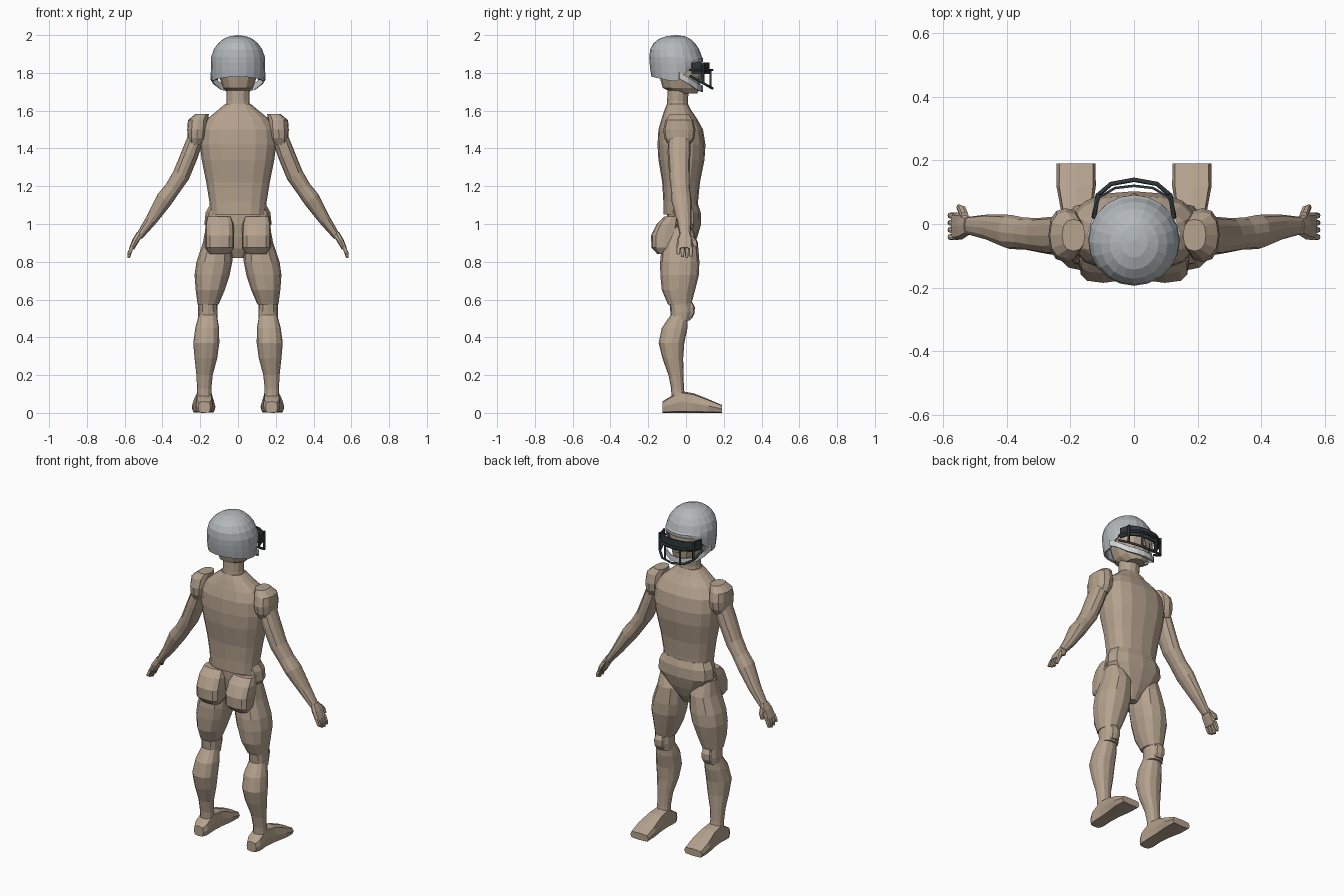
import bpy, bmesh, math
from math import sin, cos, pi


def material(name, rgb):
    m = bpy.data.materials.new(name)
    m.diffuse_color = (*rgb, 1)
    return m


SKIN = material("tan", (0.46, 0.36, 0.27))
SHELL = material("shell_grey", (0.45, 0.48, 0.50))
STRAP = material("light_grey", (0.65, 0.67, 0.68))
DARK = material("dark_bar", (0.03, 0.04, 0.045))


def finish(bm, name, mat, mirror=False):
    bmesh.ops.recalc_face_normals(bm, faces=bm.faces)
    me = bpy.data.meshes.new(name)
    bm.to_mesh(me)
    bm.free()
    me.materials.append(mat)
    ob = bpy.data.objects.new(name, me)
    bpy.context.collection.objects.link(ob)
    if mirror:
        mod = ob.modifiers.new("mirror", 'MIRROR')
        mod.use_mirror_merge = False
    return ob


def bridge(bm, rings, caps=True):
    n = len(rings[0])
    for a, b in zip(rings, rings[1:]):
        for i in range(n):
            j = (i + 1) % n
            bm.faces.new((a[i], a[j], b[j], b[i]))
    if caps:
        bm.faces.new(rings[0])
        bm.faces.new(rings[-1])


def loft(name, secs, n=12, e=2.0, mirror=False, along_y=False, mat=SKIN):
    """Sections are (x, y, z, rx, ry[, tilt]); e > 2 gives boxier rings."""
    bm = bmesh.new()
    rings = []
    for x, y, z, rx, ry, *t in secs:
        t = t[0] if t else 0
        ring = []
        for i in range(n):
            c, s = cos(2 * pi * i / n), sin(2 * pi * i / n)
            u = math.copysign(abs(c) ** (2 / e), c) * rx if abs(c) > 1e-6 else 0
            v = math.copysign(abs(s) ** (2 / e), s) * ry if abs(s) > 1e-6 else 0
            p = (x + u, y, z + v) if along_y else (x + u * cos(t), y + v, z + u * sin(t))
            ring.append(bm.verts.new(p))
        rings.append(ring)
    bridge(bm, rings)
    return finish(bm, name, mat, mirror)


def mirrored_path(half):
    """Half path runs from the right side to the centre line."""
    return half + [(-x, y, z) for x, y, z in reversed(half[:-1])]


def bar(name, pts, r=0.007):
    cu = bpy.data.curves.new(name, 'CURVE')
    cu.dimensions = '3D'
    cu.bevel_depth, cu.bevel_resolution, cu.use_fill_caps = r, 1, True
    sp = cu.splines.new('POLY')
    sp.points.add(len(pts) - 1)
    for q, p in zip(sp.points, pts):
        q.co = (*p, 1)
    cu.materials.append(DARK)
    ob = bpy.data.objects.new(name, cu)
    bpy.context.collection.objects.link(ob)


def ribbon(name, pts, h, mat, thick=0.008):
    bm = bmesh.new()
    rows = [[bm.verts.new((x, y, z + d)) for d in (-h, h)] for x, y, z in pts]
    for a, b in zip(rows, rows[1:]):
        bm.faces.new((a[0], b[0], b[1], a[1]))
    ob = finish(bm, name, mat)
    mod = ob.modifiers.new("thickness", 'SOLIDIFY')
    mod.thickness, mod.offset = thick, 0


# Trunk
loft("torso", [(0, -.03, 1.05, .145, .09), (0, -.028, 1.12, .152, .092),
               (0, -.026, 1.22, .168, .1), (0, -.024, 1.34, .192, .122),
               (0, -.024, 1.42, .203, .127), (0, -.028, 1.50, .198, .118),
               (0, -.035, 1.555, .165, .095), (0, -.043, 1.6, .11, .072),
               (0, -.045, 1.635, .068, .056)], 16, 2.5)
loft("pelvis", [(0, -.02, .82, .03, .025), (0, -.02, .87, .06, .055),
                (0, -.015, .93, .125, .075), (0, -.01, 1.0, .178, .09),
                (0, -.012, 1.06, .172, .09), (0, -.02, 1.1, .15, .085)], 12, 2.4)
loft("buttock", [(.097, -.11, .84, .055, .04), (.097, -.115, .875, .077, .068),
                 (.097, -.11, .94, .077, .075), (.098, -.095, 1.0, .075, .06),
                 (.1, -.075, 1.04, .065, .04)], 12, 3.2, True)

# Neck and head
loft("neck", [(0, -.045, 1.6, .07, .06), (0, -.045, 1.65, .06, .055),
              (0, -.04, 1.74, .062, .056)], 12)
loft("head", [(0, .0, 1.69, .05, .06), (0, -.025, 1.72, .08, .098),
              (0, -.03, 1.78, .1, .11), (0, -.04, 1.86, .11, .12),
              (0, -.05, 1.93, .09, .1)], 12, 2.3)
loft("nose", [(0, .08, 1.765, .016, .018), (0, .08, 1.78, .014, .016),
              (0, .075, 1.82, .007, .01)], 8)

# Arms
loft("shoulder", [(.19, -.035, 1.582, .036, .05), (.212, -.035, 1.55, .053, .073),
                  (.215, -.035, 1.5, .054, .085), (.217, -.035, 1.455, .05, .08),
                  (.225, -.035, 1.42, .035, .06)], 12, 2.4, True)
loft("arm", [(.215, -.035, 1.48, .042, .06, .3), (.255, -.037, 1.37, .046, .06, .4),
             (.30, -.035, 1.26, .046, .054, .5), (.345, -.03, 1.19, .042, .05, .55),
             (.39, -.025, 1.13, .045, .054, .62), (.46, -.01, 1.02, .031, .04, .6),
             (.525, -.005, .93, .019, .027, .5)], 12, 2.2, True)
loft("palm", [(.52, -.005, .95, .017, .028, .45), (.54, -.006, .915, .018, .042, .4),
              (.563, -.008, .87, .014, .043, .35)], 8, 3, True)
for i, tip in enumerate((.838, .825, .82, .828)):
    y = -.041 + .0225 * i
    loft(f"finger_{i + 1}", [(.56, y, .88, .011, .01), (.573, y, .85, .011, .01),
                             (.579, y, tip, .007, .007)], 8, 3, True)
loft("thumb", [(.532, .022, .935, .013, .016), (.54, .043, .91, .013, .015),
               (.55, .052, .88, .008, .01)], 8, 2.4, True)

# Legs
loft("thigh", [(.12, -.025, .985, .05, .055), (.108, -.032, .9, .078, .095),
               (.125, -.033, .8, .095, .104), (.137, -.034, .73, .093, .102),
               (.147, -.04, .65, .077, .088), (.158, -.034, .575, .056, .062)], 12, 2.3, True)
loft("knee", [(.16, -.028, .49, .05, .05), (.16, -.025, .535, .052, .058),
              (.16, -.028, .585, .05, .06)], 12, 2.4, True)
loft("kneecap", [(.16, .012, .5, .026, .02), (.16, .017, .525, .033, .028),
                 (.16, .019, .56, .033, .028), (.16, .012, .585, .024, .022)], 8, 3, True)
loft("calf", [(.16, -.035, .52, .048, .045), (.163, -.06, .45, .063, .068),
              (.168, -.077, .37, .069, .068), (.17, -.07, .29, .06, .055),
              (.177, -.053, .2, .043, .04), (.179, -.045, .13, .038, .034),
              (.179, -.04, .07, .04, .036)], 12, 2.3, True)
loft("foot", [(.178, -.125, .03, .032, .03), (.178, -.1, .038, .045, .038),
              (.178, -.03, .058, .044, .058), (.18, .04, .052, .049, .052),
              (.182, .12, .036, .062, .036), (.182, .19, .021, .061, .021)],
     8, 4.5, True, True)

# Helmet: the rim rises over the face opening
N = 20


def rim(y):
    f = min(max((y + .045) / .1, 0), 1)
    back = min(max((-y - .08) / .1, 0), 1)
    return 1.757 + .1 * f + .022 * back


bm = bmesh.new()
rings = []
# lower rings blend to the rim (k), upper rings use plain heights
for k, rx, yc, ry in ((0, .14, -.047, .136), (.35, .143, -.049, .14), (.7, .144, -.051, .142)):
    ring = []
    for i in range(N):
        a = 2 * pi * i / N
        y = yc + ry * sin(a)
        ring.append(bm.verts.new((rx * cos(a), y, rim(y) * (1 - k) + 1.885 * k)))
    rings.append(ring)
for z, rx, yc, ry in ((1.885, .142, -.055, .139), (1.925, .128, -.06, .13), (1.957, .105, -.062, .11),
                      (1.98, .077, -.06, .083), (1.994, .043, -.055, .05)):
    rings.append([bm.verts.new((rx * cos(2 * pi * i / N), yc + ry * sin(2 * pi * i / N), z))
                  for i in range(N)])
bridge(bm, rings, caps=False)
top = bm.verts.new((0, -.052, 2.0))
for i in range(N):
    bm.faces.new((rings[-1][i], rings[-1][(i + 1) % N], top))
helmet = finish(bm, "helmet", SHELL)
mod = helmet.modifiers.new("thickness", 'SOLIDIFY')
mod.thickness, mod.offset = .012, -1

# Chin strap, visor and face cage
ribbon("chin_strap", mirrored_path([(.143, -.035, 1.785), (.13, .01, 1.76), (.09, .055, 1.728),
                                    (.045, .08, 1.718), (0, .086, 1.716)]), .017, STRAP)
ribbon("visor", mirrored_path([(.125, .03, 1.825), (.11, .083, 1.825), (.06, .113, 1.825),
                               (0, .12, 1.825)]), .03, DARK)
bar("upper_bar", mirrored_path([(.125, .02, 1.815), (.115, .09, 1.815), (.072, .126, 1.815),
                                (0, .139, 1.815)]))
bar("lower_bar", mirrored_path([(.127, .02, 1.785), (.113, .09, 1.746), (.072, .126, 1.726),
                                (0, .139, 1.718)]))
for s in (-1, 1):
    bar("outer_upright", [(s * .114, .09, 1.855), (s * .113, .09, 1.746)])
    bar("inner_upright", [(s * .05, .13, 1.815), (s * .05, .13, 1.723)])
